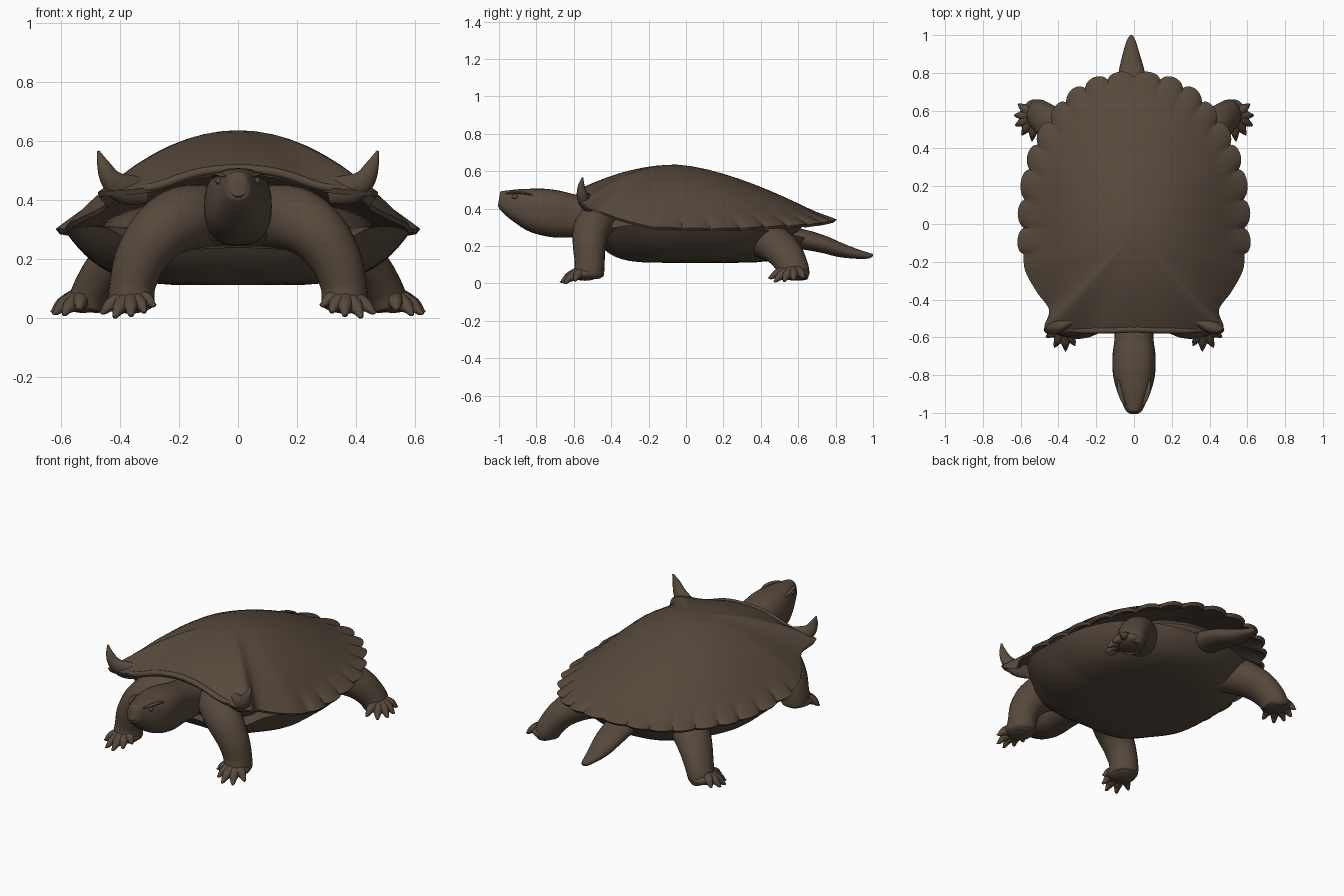
import bpy, bmesh, math
from mathutils import Vector

cube = bpy.data.objects.get("Cube")
if cube:
    bpy.data.objects.remove(cube)

BROWN = (0.095, 0.067, 0.046, 1)
brown = bpy.data.materials.new("dark brown skin")
brown.use_nodes = True
brown.diffuse_color = BROWN
brown.node_tree.nodes["Principled BSDF"].inputs["Base Color"].default_value = BROWN


def finish(bm, name, mirrored=False, angle=50):
    """Turn a bmesh into a smooth shaded object."""
    bmesh.ops.recalc_face_normals(bm, faces=bm.faces)
    mesh = bpy.data.meshes.new(name)
    bm.to_mesh(mesh)
    bm.free()
    mesh.materials.append(brown)
    ob = bpy.data.objects.new(name, mesh)
    bpy.context.collection.objects.link(ob)
    bpy.ops.object.select_all(action="DESELECT")
    ob.select_set(True)
    bpy.context.view_layer.objects.active = ob
    bpy.ops.object.shade_smooth_by_angle(angle=math.radians(angle))
    if mirrored:
        ob.modifiers.new("Mirror", "MIRROR")


def spline(points, steps):
    """Catmull-Rom samples through points of any size, with their parameter."""
    pts = [Vector(p) for p in points]
    pts = [pts[0] * 2 - pts[1]] + pts + [pts[-1] * 2 - pts[-2]]
    out = []
    for i in range(1, len(pts) - 2):
        a, b, c, d = pts[i - 1:i + 3]
        for k in range(steps):
            t = k / steps
            v = b * 2 + (c - a) * t + (a * 2 - b * 5 + c * 4 - d) * t ** 2 + (b * 3 - a - c * 3 + d) * t ** 3
            out.append((v / 2, i - 1 + t))
    out.append((pts[-2], len(pts) - 3))
    return out


def bridge(bm, rings):
    n = len(rings[0])
    for a, b in zip(rings, rings[1:]):
        for i in range(n):
            bm.faces.new((a[i], a[(i + 1) % n], b[(i + 1) % n], b[i]))


def tube(bm, points, sides=20, steps=5, ref=(0, 0, 1), power=2.0):
    """Sweep an oval along points of (x, y, z, half width, half height)."""
    samples = [v for v, _ in spline(points, steps)]
    rings = []
    for i, v in enumerate(samples):
        a, b = samples[max(i - 1, 0)], samples[min(i + 1, len(samples) - 1)]
        along = Vector((b - a)[:3]).normalized()
        side = along.cross(Vector(ref)).normalized()
        up = side.cross(along)
        ring = []
        for k in range(sides):
            t = math.tau * k / sides
            c, s = math.cos(t), math.sin(t)
            c = math.copysign(abs(c) ** (2 / power), c)
            s = math.copysign(abs(s) ** (2 / power), s)
            ring.append(bm.verts.new(Vector(v[:3]) + side * c * max(v[3], .002) + up * s * max(v[4], .002)))
        rings.append(ring)
    bridge(bm, rings)
    bm.faces.new(rings[0])
    bm.faces.new(rings[-1])


def ball(bm, centre, size):
    made = bmesh.ops.create_uvsphere(bm, u_segments=24, v_segments=14, radius=1)["verts"]
    for v in made:
        v.co = Vector(centre) + Vector(a * b for a, b in zip(v.co, size))


def full_loop(half, reach):
    """Mirror a half outline into a closed loop of (point, parameter, softened point)."""
    loop = half + [(Vector((-p.x, p.y, p.z)), t) for p, t in half[-2:0:-1]]
    soft = [p for p, _ in loop]
    n = len(soft)
    for _ in range(2):
        soft = [sum((soft[(i + k) % n] for k in range(-reach, reach + 1)), Vector((0, 0, 0))) / (2 * reach + 1)
                for i in range(n)]
    return [(p, t, q) for (p, t), q in zip(loop, soft)]


def dish(bm, loop, rows, place, pole):
    """Concentric rings from rim to pole."""
    rings = [[bm.verts.new(place(*item, s)) for item in loop] for s in rows]
    bridge(bm, rings)
    tip = bm.verts.new(pole)
    last = rings[-1]
    for i in range(len(last)):
        bm.faces.new((last[i], last[(i + 1) % len(last)], tip))
    return rings


# Upper shell: domed, flared at the front corners, scalloped to the rear
rim = [(0, -.57, .505), (.14, -.575, .49), (.28, -.575, .445), (.42, -.575, .43),
       (.475, -.55, .425), (.45, -.455, .385), (.515, -.36, .348), (.575, -.25, .318),
       (.585, -.16, .3), (.585, -.02, .292), (.58, .13, .29), (.555, .29, .293),
       (.51, .42, .3), (.44, .54, .306), (.36, .645, .313), (.26, .72, .323),
       (.14, .765, .333), (0, .78, .338)]
shell_loop = full_loop(spline(rim, 8), 5)
TOP = Vector((0, -.05, .635))
FIRST_LOBE = 8


def shell_point(p, t, soft, s, under=False):
    p = soft.lerp(p, s ** 4)
    q = TOP.lerp(p, s)
    blend = min(max((p.y + .05) / .85, 0), 1)
    q.z = p.z + (TOP.z - p.z) * (1 - s ** (2 - .5 * blend))
    if t > FIRST_LOBE and s > .87:
        lobe = abs(math.sin(math.pi * t)) ** .6 * (s - .87) / .13
        out = Vector((p.x, p.y + .05, 0)).normalized()
        q += out * .032 * lobe
        q.z += .006 * lobe
    if under:
        q.z -= .022 + .05 * (1 - s)
    return q


bm = bmesh.new()
rows = [1, .98, .96, .93, .9, .85, .78, .7, .6, .5, .4, .3, .2, .1]
upper = dish(bm, shell_loop, rows, shell_point, TOP)
lower = dish(bm, shell_loop, [.985, .95, .88, .7, .4],
             lambda p, t, soft, s: shell_point(p, t, soft, s, True), TOP - Vector((0, 0, .08)))
bridge(bm, [upper[0], lower[0]])
finish(bm, "upper_shell")

# Upswept horns on the front shell corners
bm = bmesh.new()
tube(bm, [(.31, -.51, .43, .045, .02), (.385, -.535, .437, .05, .033), (.43, -.553, .468, .037, .031),
          (.455, -.56, .515, .023, .02), (.474, -.553, .565, .004, .004)], ref=(0, 1, 0))
finish(bm, "shell_horns", True)

# Raised lip along the front shell edge, fading into the horns
bm = bmesh.new()
front = [(x, y + .012, z, .017, .015) for x, y, z in rim[:3]] + [(.39, -.555, .435, .008, .008)]
tube(bm, [(-p[0],) + p[1:] for p in front[:0:-1]] + front, sides=12)
finish(bm, "front_shell_lip")

# Lower shell: flat underneath with steep ends, its sides meeting the upper shell
belly_rim = [(0, -.485, .24), (.2, -.48, .23), (.32, -.43, .235), (.43, -.37, .3),
             (.51, -.29, .31), (.565, -.18, .3), (.58, 0, .285), (.565, .2, .284),
             (.48, .38, .288), (.36, .52, .27), (.2, .615, .25), (0, .645, .24)]
belly_loop = full_loop(spline(belly_rim, 5), 1)
LOW = Vector((0, .05, .11))


def belly_point(p, t, soft, s):
    q = LOW.lerp(soft, s)
    q.z = LOW.z + (soft.z - LOW.z) * s ** (4.6 + 3 * abs(soft.y))
    return q


bm = bmesh.new()
bowl = dish(bm, belly_loop, [1, .97, .94, .9, .86, .81, .74, .66, .55, .4, .2], belly_point, LOW)
tip = bm.verts.new((0, .05, .3))
for i in range(len(belly_loop)):
    bm.faces.new((bowl[0][i - 1], bowl[0][i], tip))
finish(bm, "lower_shell")

# Soft body between the shells
bm = bmesh.new()
ball(bm, (0, .05, .3), (.46, .57, .11))
finish(bm, "body")

# Head and neck, swept from the chest to the blunt snout
bm = bmesh.new()
tube(bm, [(0, -.3, .34, .12, .1), (0, -.48, .35, .105, .105), (0, -.6, .36, .103, .115),
          (0, -.7, .372, .114, .126), (0, -.8, .39, .111, .12), (0, -.88, .413, .09, .097),
          (0, -.94, .432, .064, .073), (0, -.985, .447, .043, .05), (0, -1, .45, .028, .038)],
     sides=32, power=2.5)
# Brow ridges and eyes
for sx in (-1, 1):
    tube(bm, [(sx * .045, -.96, .48, .004, .004), (sx * .063, -.925, .485, .011, .007),
              (sx * .078, -.87, .484, .011, .007), (sx * .083, -.82, .472, .003, .003)], sides=10)
    ball(bm, (sx * .066, -.915, .463), (.01, .016, .012))
finish(bm, "head")

# Tail
bm = bmesh.new()
tube(bm, [(0, .45, .26, .09, .06), (-.005, .62, .236, .087, .054), (-.01, .73, .21, .08, .047),
          (-.013, .82, .18, .066, .039), (-.015, .9, .16, .045, .028),
          (-.015, .97, .149, .024, .017), (-.015, 1, .152, .006, .006)])
finish(bm, "tail")


def leg(name, path, foot, foot_size, tips):
    """A tapering limb, a flat foot and five clawed toes."""
    bm = bmesh.new()
    tube(bm, path, sides=24, ref=(0, 1, 0))
    ball(bm, foot, foot_size)
    base = Vector(foot)
    for tip in tips:
        tip = Vector(tip)
        sizes = ((.3, .03, .02), (.62, .025, .014), (.76, .018, .008), (.9, .01, -.002), (1, .002, 0))
        tube(bm, [(*(base.lerp(tip, f) + Vector((0, 0, lift))), r, r) for f, r, lift in sizes],
             sides=10, steps=3)
    finish(bm, name, True)


leg("front_legs",
    [(.1, -.38, .34, .11, .1), (.19, -.46, .335, .11, .1), (.27, -.505, .285, .1, .1),
     (.33, -.517, .2, .088, .088), (.358, -.515, .11, .078, .08), (.362, -.52, .045, .077, .08),
     (.362, -.52, .024, .052, .06)],
    (.365, -.54, .05), (.082, .078, .036),
    [(.278, -.6, .045), (.312, -.645, .022), (.362, -.675, .008), (.422, -.655, .003), (.468, -.6, .018)])

leg("hind_legs",
    [(.22, .36, .24, .1, .1), (.34, .445, .225, .1, .105), (.43, .52, .17, .083, .097),
     (.485, .565, .1, .072, .086), (.51, .58, .045, .066, .08), (.515, .58, .025, .045, .06)],
    (.525, .575, .052), (.07, .085, .036),
    [(.615, .635, .035), (.636, .575, .022), (.63, .52, .015), (.595, .468, .012), (.54, .438, .03)])
